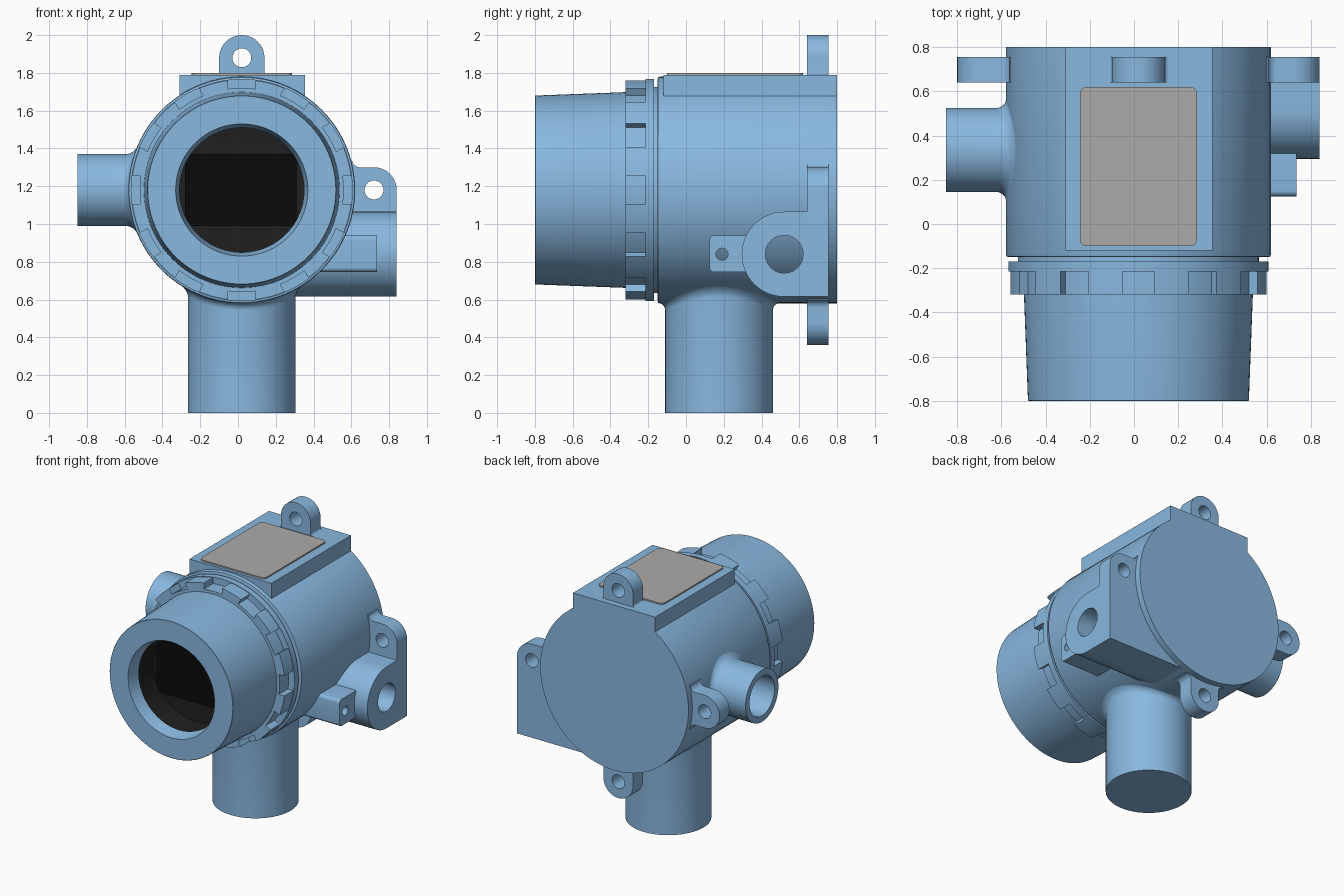
import bpy, bmesh
from math import sin, cos, pi, asin, sqrt, radians

if "Cube" in bpy.data.objects:
    bpy.data.objects.remove(bpy.data.objects["Cube"])

CX, CZ, R = 0.02, 1.18, 0.60      # main housing axis (along y) and radius


def material(name, rgb):
    m = bpy.data.materials.new(name)
    m.diffuse_color = (*rgb, 1)
    m.use_nodes = True
    m.node_tree.nodes["Principled BSDF"].inputs["Base Color"].default_value = m.diffuse_color
    return m


BLUE = material("painted_blue", (0.25, 0.48, 0.74))
DARK = material("dark_lining", (0.014, 0.014, 0.014))
BLACK = material("display_black", (0.003, 0.003, 0.003))
GREY = material("label_grey", (0.42, 0.41, 0.40))


def finish(name, bm, mat):
    bmesh.ops.remove_doubles(bm, verts=bm.verts, dist=1e-5)
    bmesh.ops.recalc_face_normals(bm, faces=bm.faces)
    me = bpy.data.meshes.new(name)
    bm.to_mesh(me)
    bm.free()
    me.materials.append(mat)
    ob = bpy.data.objects.new(name, me)
    bpy.context.collection.objects.link(ob)
    return ob


def bridge(bm, rings):
    for a, b in zip(rings, rings[1:]):
        n = len(a)
        for i in range(n):
            bm.faces.new((a[i], a[(i + 1) % n], b[(i + 1) % n], b[i]))


def lathe(name, profile, mat=BLUE, cap_start=False, cap_end=False, n=96):
    """Turn (radius, y) points around the housing axis."""
    bm = bmesh.new()
    rings = [[bm.verts.new((CX + r * cos(2 * pi * i / n), y, CZ + r * sin(2 * pi * i / n)))
              for i in range(n)] for r, y in profile]
    bridge(bm, rings)
    if cap_start:
        bm.faces.new(rings[0])
    if cap_end:
        bm.faces.new(rings[-1])
    return finish(name, bm, mat)


def arc(cx, cy, r, a0, a1, n=16):
    return [(cx + r * cos(radians(a0 + (a1 - a0) * i / n)),
             cy + r * sin(radians(a0 + (a1 - a0) * i / n))) for i in range(n + 1)]


def circle(cx, cy, r, n=40):
    return arc(cx, cy, r, 0, 360, n)[:-1]


def rounded(x0, x1, y0, y1, r):
    return (arc(x1 - r, y1 - r, r, 0, 90, 6) + arc(x0 + r, y1 - r, r, 90, 180, 6)
            + arc(x0 + r, y0 + r, r, 180, 270, 6) + arc(x1 - r, y0 + r, r, 270, 360, 6))


def extrude(name, loops, lo, hi, place, mat=BLUE):
    """Extrude filled loops (outline, then holes); place maps (a, b, depth) to xyz."""
    cu = bpy.data.curves.new(name, 'CURVE')
    cu.dimensions, cu.fill_mode, cu.extrude = '2D', 'BOTH', (hi - lo) / 2
    for pts in loops:
        sp = cu.splines.new('POLY')
        sp.points.add(len(pts) - 1)
        for p, (a, b) in zip(sp.points, pts):
            p.co = (a, b, 0, 1)
        sp.use_cyclic_u = True
    tmp = bpy.data.objects.new(name + "_tmp", cu)
    bpy.context.collection.objects.link(tmp)
    dg = bpy.context.evaluated_depsgraph_get()
    me = bpy.data.meshes.new_from_object(tmp.evaluated_get(dg))
    bm = bmesh.new()
    bm.from_mesh(me)
    for v in bm.verts:
        v.co = place(v.co.x, v.co.y, v.co.z + (lo + hi) / 2)
    bpy.data.objects.remove(tmp)
    bpy.data.curves.remove(cu)
    bpy.data.meshes.remove(me)
    return finish(name, bm, mat)


def along_y(a, b, d): return (a, d, b)
def along_x(a, b, d): return (d, a, b)
def along_z(a, b, d): return (a, b, d)


def radial(angle):
    """Local (sideways, outward, y), turned around the housing axis."""
    return lambda s, u, d: (CX + u * sin(angle) + s * cos(angle), d,
                            CZ + u * cos(angle) - s * sin(angle))


def pipe(name, angle, yc, r, end, fillet, bore=None, n=72):
    """Radial pipe with a fillet that follows the housing surface."""
    bm, put = bmesh.new(), radial(angle)

    def ring(rad, height):
        out = []
        for i in range(n):
            v, w = rad * cos(2 * pi * i / n), rad * sin(2 * pi * i / n)
            out.append(bm.verts.new(put(v, height(v), yc + w)))
        return out
    rings = []
    for k in range(9):
        t = pi / 2 * k / 8
        rings.append(ring(r + fillet * (1 - sin(t)),
                          lambda v: sqrt(R * R - v * v) - 0.002 + fillet * (1 - cos(t))))
    rings.append(ring(r, lambda v: end))
    if bore:
        rings += [ring(bore, lambda v: end), ring(bore, lambda v: R + 0.01)]
    bridge(bm, rings)
    bm.faces.new(rings[-1])
    return finish(name, bm, BLUE)


# Main housing, flat top pad and label plate
lathe("housing", [(R - 0.012, -0.15), (R - 0.003, -0.147), (R, -0.138), (R, 0.80)],
      cap_start=True, cap_end=True)
extrude("top_pad", [[(-0.31, 1.4), (0.355, 1.4), (0.355, 1.79), (-0.31, 1.79)]],
        -0.12, 0.80, along_y)
extrude("label_plate", [rounded(-0.245, 0.285, -0.10, 0.62, 0.03)], 1.785, 1.80, along_z, GREY)

# Screw cap: neck, flange, notched grip ring and tapered barrel
lathe("neck", [(0.545, -0.18), (0.545, -0.14)])
lathe("cap_flange", [(0.50, -0.215), (0.588, -0.215), (0.588, -0.17), (0.50, -0.17)],
      cap_end=True)
grip = []
outer, floor, half = 0.584, 0.54, 0.073
for i in range(12):
    mid = 30 * i
    ho, hf = [asin(half / q) * 180 / pi for q in (outer, floor)]
    grip += arc(CX, CZ, floor, mid - hf, mid + hf, 5)
    grip += arc(CX, CZ, outer, mid + ho, mid + 30 - ho, 6)
extrude("cap_grip_ring", [grip, circle(CX, CZ, 0.505, 96)], -0.32, -0.214, along_y)
lathe("cap_barrel", [(0.33, -0.71), (0.35, -0.80), (0.498, -0.80), (0.50, -0.798),
                     (0.518, -0.32), (0.518, -0.20)])

# Recessed window with display
lathe("window_recess", [(0.33, -0.71), (0.33, -0.53)], DARK, cap_end=True)
extrude("display", [[(-0.28, 0.99), (0.31, 0.99), (0.31, 1.37), (-0.28, 1.37)]],
        -0.54, -0.525, along_y, BLACK)

# Bottom stem and left conduit port
pipe("bottom_stem", pi, 0.175, 0.285, CZ, 0.04)
pipe("left_port", -pi / 2, 0.335, 0.19, 0.87, 0.045, bore=0.145)

# Mounting lugs at top, left and bottom
for name, angle, base, f in (("top_lug", 0, 0.61, 0.015), ("left_lug", -pi / 2, 0.583, 0.04),
                             ("bottom_lug", pi, 0.583, 0.04)):
    side = arc(0.12 + f, base + f, f, 270, 180, 6)
    outline = ([(0.12 + f, 0.5)] + side + arc(0, 0.70, 0.12, 0, 180, 24)
               + [(-s, u) for s, u in reversed(side)] + [(-0.12 - f, 0.5)])
    extrude(name, [outline, circle(0, 0.70, 0.05)], 0.64, 0.755, radial(angle))

# Right lug runs down into the side block
extrude("right_lug", [[(0.55, 0.80), (0.84, 0.80)] + arc(0.72, 1.18, 0.12, 0, 90)
                      + arc(0.645, 1.34, 0.04, 270, 190, 6) + [(0.55, 1.34)],
                      circle(0.72, 1.18, 0.05)], 0.64, 0.755, along_y)

# Right entry block with bore, and small screw boss in front of it
extrude("entry_block", [[(0.755, 0.615), (0.755, 1.065)] + arc(0.52, 0.84, 0.225, 90, 270, 32),
                        circle(0.52, 0.84, 0.10)], 0.20, 0.84, along_x)
extrude("screw_boss", [rounded(0.125, 0.40, 0.745, 0.94, 0.025), circle(0.19, 0.84, 0.032, 24)],
        0.38, 0.735, along_x)

# Smooth shading with sharp edges kept
for ob in bpy.context.collection.objects:
    ob.select_set(True)
    bpy.context.view_layer.objects.active = ob
bpy.ops.object.shade_smooth_by_angle(angle=radians(30))
